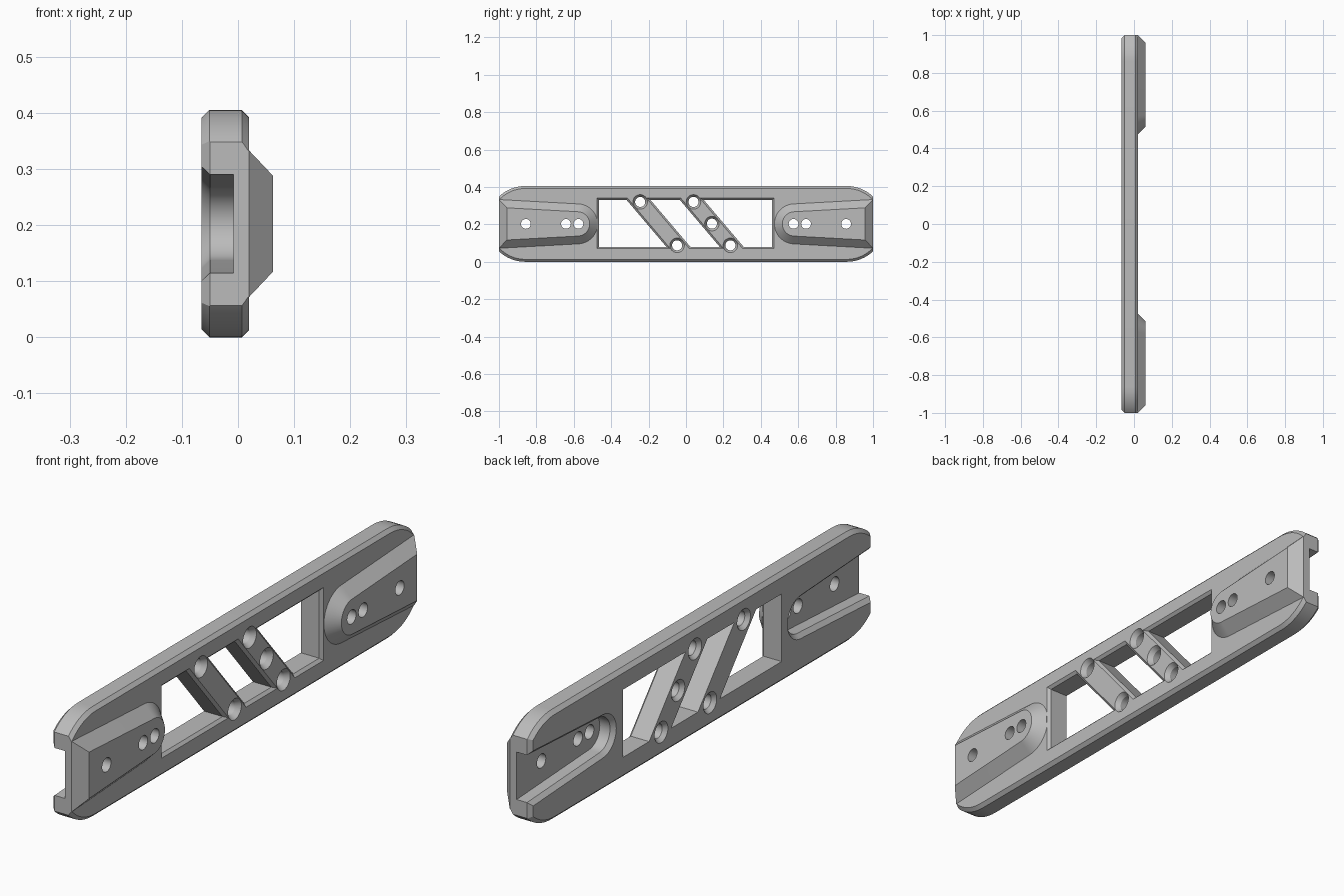
import bpy, bmesh, math
from mathutils import Vector

cube = bpy.data.objects.get("Cube")
if cube:
    bpy.data.objects.remove(cube, do_unlink=True)

MID = 0.2025          # height of the centre line
BACK, FACE, TOP = -0.065, 0.02, 0.062   # main x levels

grey = bpy.data.materials.new("plain grey")
grey.use_nodes = True
grey.diffuse_color = (0.5, 0.5, 0.5, 1)
grey.node_tree.nodes["Principled BSDF"].inputs["Base Color"].default_value = (0.5, 0.5, 0.5, 1)


def arc(cy, cz, r, start, end, n):
    return [(cy + r * math.cos(math.radians(start + (end - start) * i / n)),
             cz + r * math.sin(math.radians(start + (end - start) * i / n))) for i in range(n + 1)]


def offset(outline, d):
    """Grow (or shrink) a counter-clockwise convex outline by d."""
    result = []
    for i, p in enumerate(outline):
        p, a, b = Vector(p), Vector(outline[i - 1]), Vector(outline[(i + 1) % len(outline)])
        u, v = (p - a).normalized(), (b - p).normalized()
        n1, n2 = Vector((u.y, -u.x)), Vector((v.y, -v.x))
        result.append(tuple(p + (n1 + n2) * d / (1 + n1.dot(n2))))
    return result


def loft(name, rings, side=1):
    """Solid through (x, outline) rings; side=-1 mirrors it in y."""
    bm = bmesh.new()
    loops = [[bm.verts.new((x, side * y, z)) for y, z in outline] for x, outline in rings]
    for low, high in zip(loops, loops[1:]):
        for i in range(len(low)):
            bm.faces.new((low[i - 1], low[i], high[i], high[i - 1]))
    bm.faces.new(loops[0])
    bm.faces.new(loops[-1])
    bmesh.ops.recalc_face_normals(bm, faces=bm.faces)
    mesh = bpy.data.meshes.new(name)
    bm.to_mesh(mesh)
    bm.free()
    mesh.materials.append(grey)
    obj = bpy.data.objects.new(name, mesh)
    bpy.context.collection.objects.link(obj)
    return obj


def combine(target, tool, operation):
    mod = target.modifiers.new(operation, "BOOLEAN")
    mod.operation, mod.solver, mod.object = operation, "EXACT", tool
    bpy.context.view_layer.objects.active = target
    bpy.ops.object.modifier_apply(modifier=mod.name)
    bpy.data.objects.remove(tool, do_unlink=True)


def tongue(end):
    """Tapered outline, wide at the plate end and round towards the middle."""
    half = 0.067 + 0.05 * (end - 0.58)
    return [(end, MID - half), (end, MID + half)] + arc(0.58, MID, 0.065, 93, 267, 24)


# Plate with chamfered rim
rim = arc(0.86, MID, MID, -90, 90, 32) + arc(-0.86, MID, MID, 90, 270, 32)
plate = loft("mounting_plate", [(BACK, offset(rim, -0.014)), (BACK + 0.014, rim),
                                (FACE - 0.013, rim), (FACE, offset(rim, -0.013))])

# Raised bosses on the face
for side in (1, -1):
    crown = tongue(0.958)
    base = offset(crown, TOP - FACE)
    combine(plate, loft("boss", [(0.0, base), (FACE, base), (TOP, crown)], side), "UNION")

# Flat ends, chamfered at the back
def slab(y):
    return [(-y, -0.1), (y, -0.1), (y, 0.5), (-y, 0.5)]

combine(plate, loft("ends", [(BACK - 0.015, slab(0.97)), (BACK + 0.015, slab(1.0)),
                             (0.1, slab(1.0))]), "INTERSECT")

# Open pockets behind the bosses, with three screw holes each
for side in (1, -1):
    pocket = tongue(1.1)
    wide = offset(pocket, 0.03)
    combine(plate, loft("pocket", [(BACK - 0.015, wide), (BACK + 0.015, pocket),
                                   (-0.008, pocket)], side), "DIFFERENCE")
    for y in (0.575, 0.642, 0.856):
        ring = arc(y, MID, 0.026, 0, 345, 23)
        combine(plate, loft("screw_hole", [(-0.1, ring), (0.1, ring)], side), "DIFFERENCE")

# Windows between the slanted bars
LOW, HIGH, SLOPE, HALF = 0.08, 0.33, -0.85, 0.064

def bar_edge(middle, z, shift):
    return (middle + SLOPE * (z - MID) + shift, z)

bars = (-0.145, 0.14)
left = [(-0.466, LOW), (-0.466, HIGH)]
openings = []
for middle in bars:
    openings.append([left[0], bar_edge(middle, LOW, -HALF), bar_edge(middle, HIGH, -HALF), left[1]])
    left = [bar_edge(middle, LOW, HALF), bar_edge(middle, HIGH, HALF)]
openings.append([left[0], (0.46, LOW), (0.46, HIGH), left[1]])
for opening in openings:
    wide = offset(opening, 0.01)
    combine(plate, loft("window", [(-0.1, opening), (FACE - 0.01, opening),
                                   (FACE, wide), (0.1, wide)]), "DIFFERENCE")

# Countersunk holes along the bars
for middle, heights in zip(bars, ((0.32, 0.088), (0.32, 0.204, 0.088))):
    for z in heights:
        y = bar_edge(middle, z, 0)[0]
        small, large = (arc(y, z, r, 0, 348.75, 31) for r in (0.027, 0.039))
        combine(plate, loft("bar_hole", [(-0.1, large), (BACK, large), (BACK + 0.015, small),
                                         (FACE - 0.018, small), (FACE, large), (0.1, large)]), "DIFFERENCE")

bpy.ops.object.select_all(action="DESELECT")
plate.select_set(True)
bpy.context.view_layer.objects.active = plate
bpy.ops.object.shade_smooth_by_angle(angle=math.radians(25))
